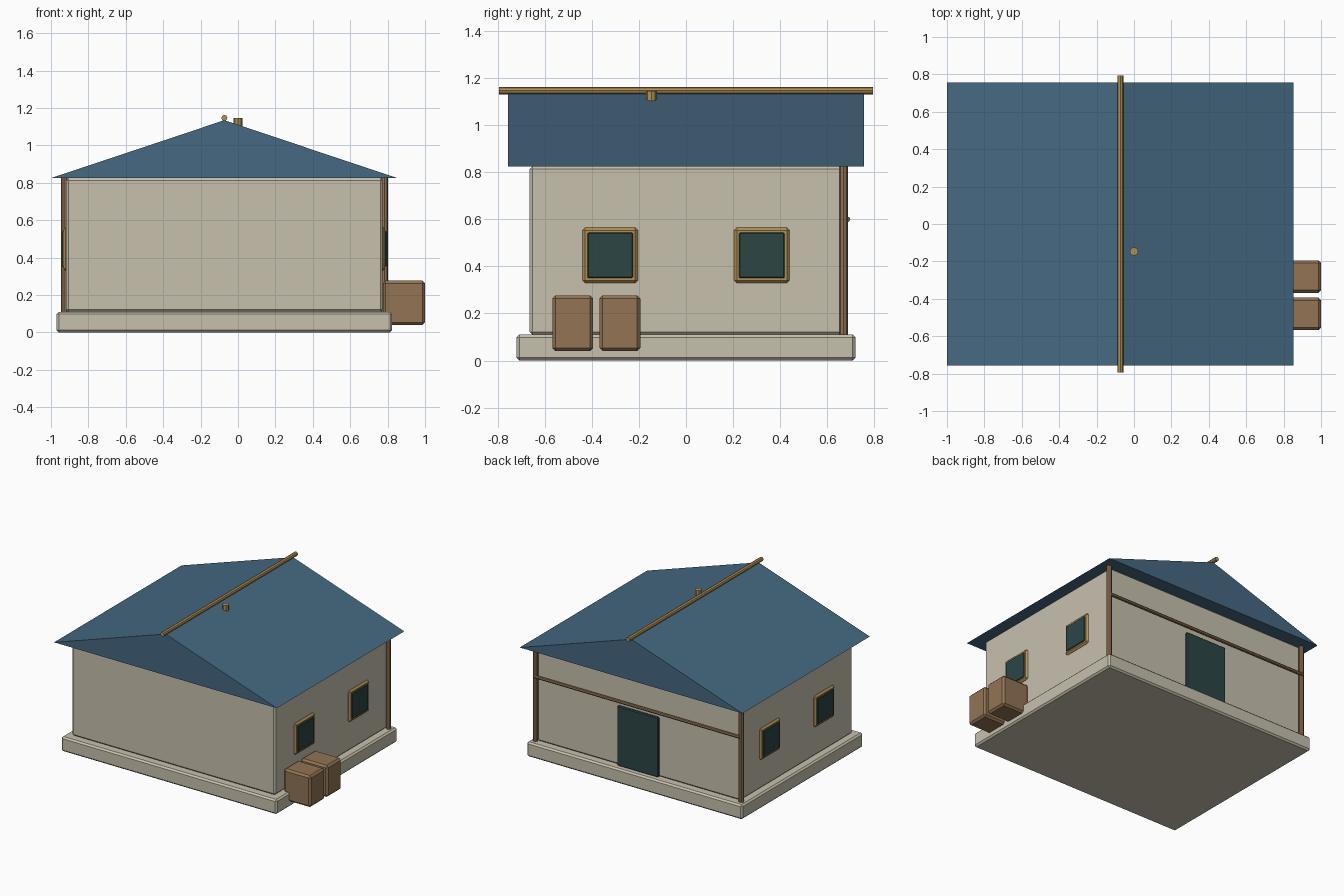
import bpy, bmesh
from mathutils import Matrix, Vector

cube = bpy.data.objects.get("Cube")
if cube:
    bpy.data.objects.remove(cube, do_unlink=True)

CX = -0.073      # centre line of the house
HALF_X = 0.846   # wall half width
HALF_Y = 0.665   # wall half depth
FLOOR, EAVES, RIDGE = 0.11, 0.825, 1.135


def material(name, rgb):
    m = bpy.data.materials.new(name)
    m.use_nodes = True
    m.diffuse_color = (*rgb, 1)
    m.node_tree.nodes["Principled BSDF"].inputs["Base Color"].default_value = (*rgb, 1)
    return m


plaster = material("plaster", (0.57, 0.53, 0.42))
slate = material("blue_roof", (0.06, 0.14, 0.22))
wood = material("brown_wood", (0.29, 0.175, 0.09))
bamboo = material("golden_wood", (0.44, 0.28, 0.09))
glass = material("dark_teal", (0.025, 0.06, 0.06))


def finish(name, bm, mat):
    bmesh.ops.recalc_face_normals(bm, faces=bm.faces)
    mesh = bpy.data.meshes.new(name)
    bm.to_mesh(mesh)
    bm.free()
    mesh.materials.append(mat)
    obj = bpy.data.objects.new(name, mesh)
    bpy.context.collection.objects.link(obj)
    return obj


def box(name, low, high, mat, bevel=0.012):
    low, high = Vector(low), Vector(high)
    bm = bmesh.new()
    bmesh.ops.create_cube(bm, size=1)
    bmesh.ops.scale(bm, vec=high - low, verts=bm.verts)
    bmesh.ops.translate(bm, vec=(low + high) / 2, verts=bm.verts)
    bmesh.ops.bevel(bm, geom=bm.edges[:], offset=bevel, segments=1, affect='EDGES')
    return finish(name, bm, mat)


def pole(name, start, end, radius, mat, sides=8):
    start, end = Vector(start), Vector(end)
    axis = end - start
    bm = bmesh.new()
    turn = axis.to_track_quat('Z', 'Y').to_matrix().to_4x4()
    bmesh.ops.create_cone(bm, cap_ends=True, segments=sides, radius1=radius, radius2=radius,
                          depth=axis.length,
                          matrix=Matrix.Translation((start + end) / 2) @ turn)
    return finish(name, bm, mat)


# Plinth and walls
box("plinth", (CX - 0.897, -0.72, 0), (CX + 0.897, 0.72, FLOOR), plaster)
box("walls", (CX - HALF_X, -HALF_Y, FLOOR), (CX + HALF_X, HALF_Y, EAVES), plaster)

# Gabled roof: triangle profile extruded front to back
bm = bmesh.new()
gable = [bm.verts.new((CX + x, -0.757, z)) for x, z in
         ((-0.927, EAVES), (0.927, EAVES), (0, RIDGE))]
face = bm.faces.new(gable)
new = bmesh.ops.extrude_face_region(bm, geom=[face])["geom"]
bmesh.ops.translate(bm, vec=(0, 1.514, 0),
                    verts=[v for v in new if isinstance(v, bmesh.types.BMVert)])
finish("roof", bm, slate)

# Ridge pole and roof vent
pole("ridge_pole", (CX, -0.795, 1.147), (CX, 0.795, 1.147), 0.016, bamboo)
pole("roof_vent", (0, -0.147, 1.08), (0, -0.147, 1.146), 0.023, bamboo)

# Posts and cross beam at the back
for side, label in ((1, "left"), (-1, "right")):
    x = CX + side * 0.856
    pole(f"back_post_{label}", (x, 0.67, FLOOR), (x, 0.67, EAVES), 0.018, wood)
pole("back_beam", (CX - 0.856, 0.686, 0.6), (CX + 0.856, 0.686, 0.6), 0.012, wood)

# Back door
box("back_door", (CX - 0.171, 0.645, FLOOR), (CX + 0.171, 0.681, 0.56), glass, 0.006)

# Windows, two on each side wall
for side, label in ((1, "left"), (-1, "right")):
    for y, place in ((-0.322, "front"), (0.322, "back")):
        for part, half, depth, mat, bevel in (("frame", 0.118, 0.86, bamboo, 0.012),
                                              ("glass", 0.097, 0.866, glass, 0.005)):
            xs = sorted((CX + side * 0.82, CX + side * depth))
            box(f"window_{part}_{label}_{place}", (xs[0], y - half, 0.447 - half),
                (xs[1], y + half, 0.447 + half), mat, bevel)

# Crates against the left wall
for y, label in ((-0.481, "front"), (-0.281, "back")):
    box(f"crate_{label}", (0.775, y - 0.087, 0.04), (1.0, y + 0.087, 0.277), wood, 0.014)
